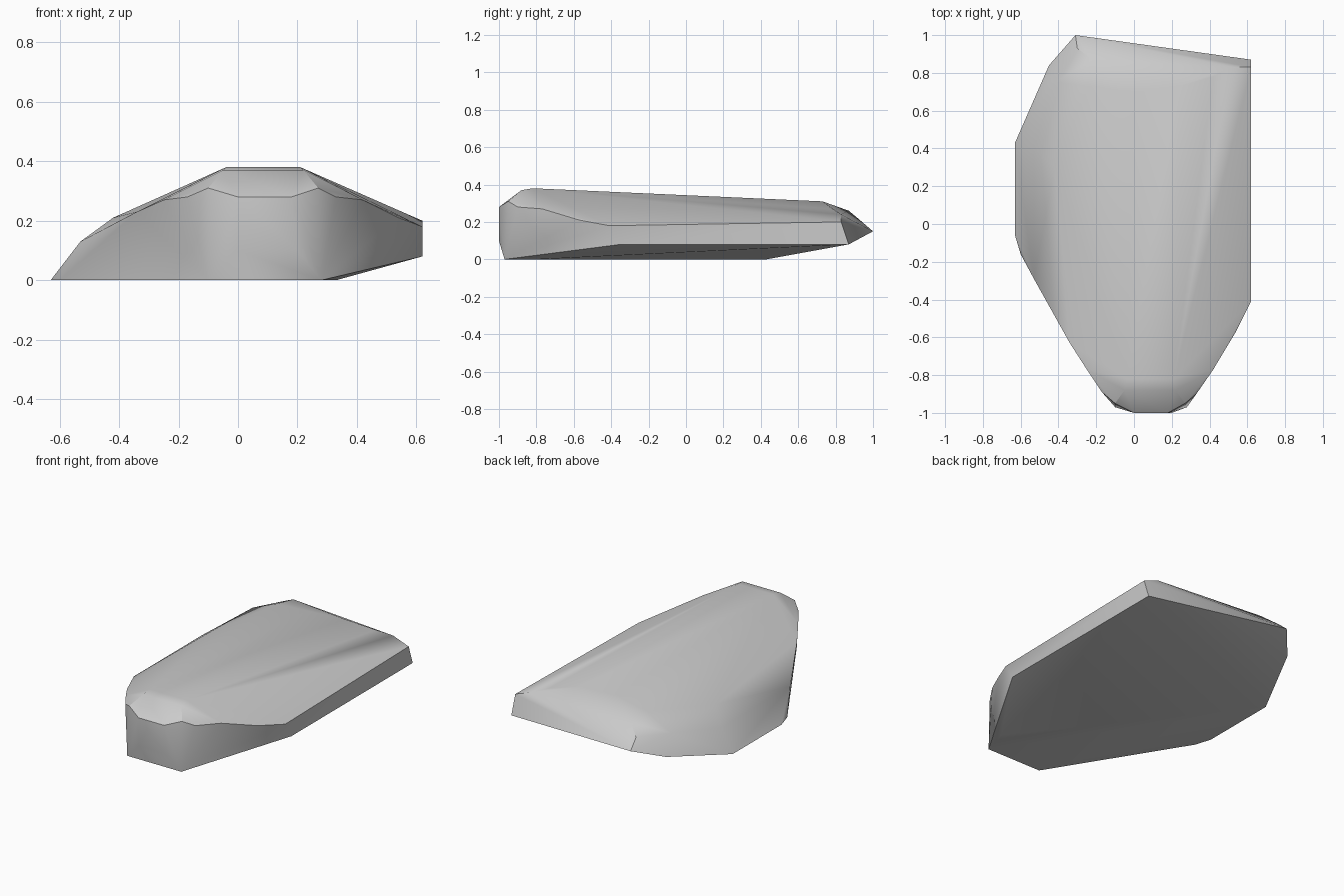
import bpy
import bmesh
import math

default = bpy.data.objects.get("Cube")
if default:
    bpy.data.objects.remove(default, do_unlink=True)

stone = bpy.data.materials.new("stone grey")
stone.use_nodes = True
colour = (0.6, 0.6, 0.6, 1)
stone.diffuse_color = colour
stone.node_tree.nodes["Principled BSDF"].inputs["Base Color"].default_value = colour

# underside outline, from the nose round to the raised tail
underside = [(.28, -.97, 0), (-.1, -.97, 0), (-.6, -.16, 0), (-.63, -.06, 0), (-.63, .43, 0),
             (-.45, .84, .09), (-.31, 1, .15), (.62, .87, .08), (.62, -.35, .08), (.33, -.8, 0)]

# blunt nose with its chamfered upper plate
nose = [(.2, -1, .1), (0, -1, .1), (.18, -1, .28), (0, -1, .28), (.27, -.95, .31), (-.1, -.95, .31),
        (.22, -.88, .37), (-.05, -.88, .37)]

# rim where the sides meet the back
rim = [(-.17, -.89, .28), (-.25, -.77, .27), (-.34, -.63, .23), (-.53, -.29, .13),
       (.33, -.9, .28), (.42, -.77, .27), (.54, -.57, .21), (.62, -.41, .18), (.62, .83, .2)]

# domed back running down to the tail
back = [(-.04, -.82, .38), (.21, -.82, .38), (-.42, .3, .21), (-.53, .4, .13), (-.42, .75, .2),
        (-.24, .73, .28), (0, .7, .31), (.24, .73, .31), (.42, .78, .27), (.51, .83, .24),
        (-.22, .87, .26), (-.3, .93, .21)]

bm = bmesh.new()
for point in underside + nose + rim + back:
    bm.verts.new(point)
hull = bmesh.ops.convex_hull(bm, input=bm.verts)
loose = {g for g in hull["geom_interior"] + hull["geom_unused"] if isinstance(g, bmesh.types.BMVert)}
bmesh.ops.delete(bm, geom=list(loose), context="VERTS")
bmesh.ops.recalc_face_normals(bm, faces=bm.faces)

mesh = bpy.data.meshes.new("boulder")
bm.to_mesh(mesh)
bm.free()
mesh.materials.append(stone)
boulder = bpy.data.objects.new("boulder", mesh)
bpy.context.collection.objects.link(boulder)

bpy.ops.object.select_all(action="DESELECT")
boulder.select_set(True)
bpy.context.view_layer.objects.active = boulder
bpy.ops.object.shade_smooth_by_angle(angle=math.radians(32))
